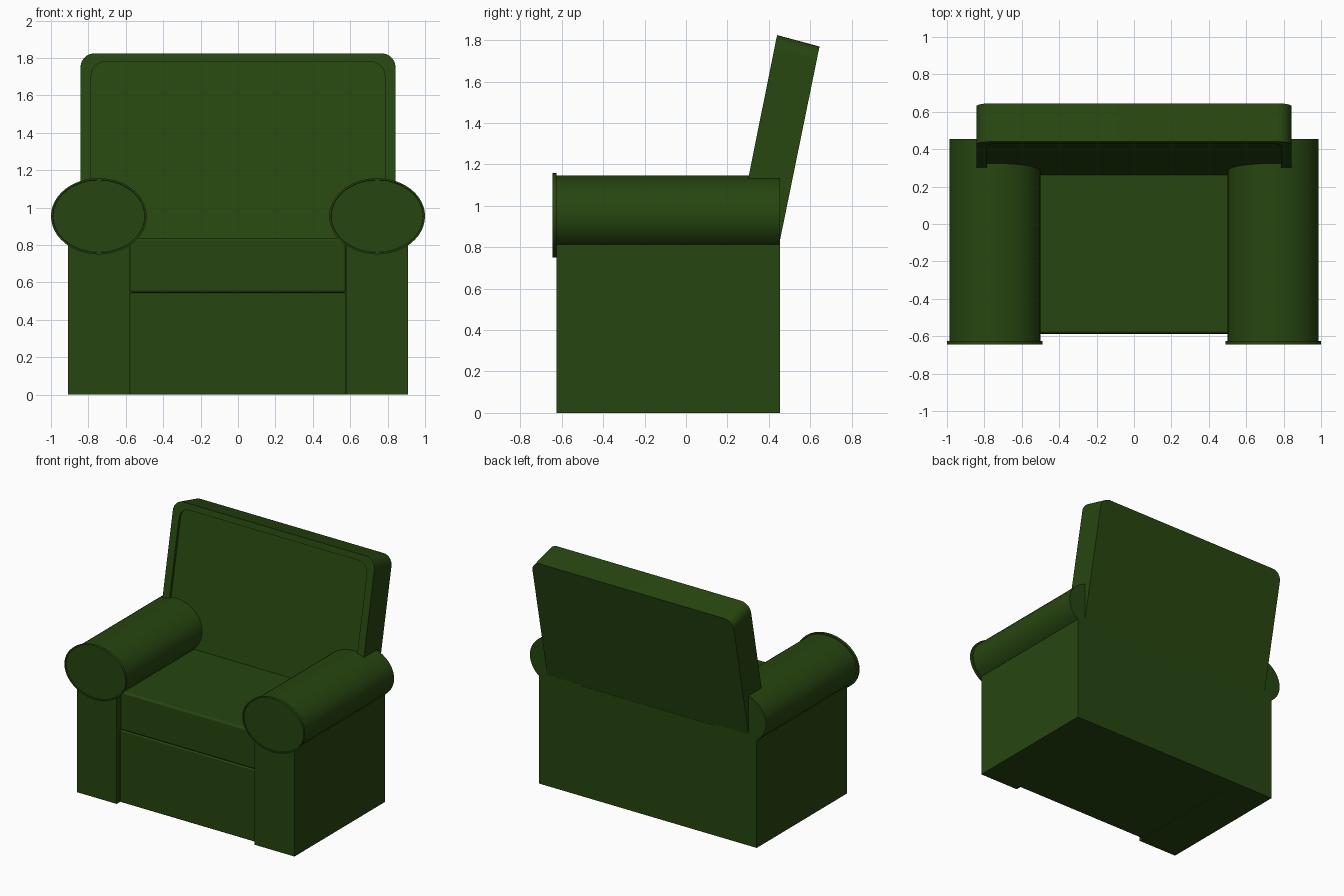
import bpy, bmesh, math

if "Cube" in bpy.data.objects:
    bpy.data.objects.remove(bpy.data.objects["Cube"])

green = bpy.data.materials.new("dark green fabric")
green.diffuse_color = (0.02, 0.06, 0.005, 1)
green.use_nodes = True
green.node_tree.nodes["Principled BSDF"].inputs["Base Color"].default_value = green.diffuse_color


def finish(name, bm, bevel=0):
    bmesh.ops.recalc_face_normals(bm, faces=bm.faces)
    me = bpy.data.meshes.new(name)
    bm.to_mesh(me)
    bm.free()
    me.materials.append(green)
    ob = bpy.data.objects.new(name, me)
    bpy.context.collection.objects.link(ob)
    bpy.ops.object.select_all(action='DESELECT')
    ob.select_set(True)
    bpy.context.view_layer.objects.active = ob
    bpy.ops.object.shade_smooth_by_angle(angle=math.radians(35))
    if bevel:
        m = ob.modifiers.new("soft edges", 'BEVEL')
        m.width, m.segments = bevel, 3
        m.harden_normals = True
    return ob


def loft(bm, rings, cap_start=True, cap_end=True, closed=True):
    """Skin a list of rings that have equal point counts."""
    vs = [[bm.verts.new(p) for p in r] for r in rings]
    n = len(vs[0])
    for a, b in zip(vs, vs[1:]):
        for i in range(n if closed else n - 1):
            j = (i + 1) % n
            bm.faces.new((a[i], a[j], b[j], b[i]))
    if cap_start:
        bm.faces.new(vs[0])
    if cap_end:
        bm.faces.new(vs[-1])


def box(name, x0, x1, y0, y1, z0, z1, bevel=0):
    bm = bmesh.new()
    loft(bm, [[(x0, y0, z), (x1, y0, z), (x1, y1, z), (x0, y1, z)] for z in (z0, z1)])
    return finish(name, bm, bevel)


# U-shaped frame: arm boxes and back
plan = [(-0.91, -0.625), (-0.577, -0.625), (-0.577, 0.3), (0.577, 0.3),
        (0.577, -0.625), (0.91, -0.625), (0.91, 0.455), (-0.91, 0.455)]
bm = bmesh.new()
loft(bm, [[(x, y, z) for x, y in plan] for z in (0, 0.83)])
finish("frame", bm)

# Lower front panel and seat cushion
box("front_panel", -0.577, 0.577, -0.588, 0.3, 0, 0.545, 0.008)
box("seat_cushion", -0.577, 0.577, -0.586, 0.32, 0.545, 0.837, 0.016)


# Rolled arms with a rimmed front disc
def ellipse(cx, y, rx, rz, n=48):
    return [(cx + rx * math.cos(2 * math.pi * i / n), y,
             0.954 + rz * math.sin(2 * math.pi * i / n)) for i in range(n)]


for side, s in (("left", -1), ("right", 1)):
    c = 0.744 * s
    bm = bmesh.new()
    loft(bm, [ellipse(c, 0.455, 0.243, 0.194), ellipse(c, -0.626, 0.243, 0.194)])
    finish(side + "_arm_roll", bm)
    bm = bmesh.new()
    loft(bm, [ellipse(c, -0.625, 0.256, 0.204), ellipse(c, -0.645, 0.256, 0.204),
              ellipse(c, -0.645, 0.247, 0.195), ellipse(c, -0.640, 0.245, 0.193)])
    finish(side + "_arm_disc", bm)


# Slanted backrest with rounded top corners and a recessed front panel
def arch(w, top, r, bottom=0.65, n=8):
    half = [(w - r + r * math.cos(a), top - r + r * math.sin(a))
            for a in (math.pi / 2 * i / n for i in range(n + 1))]
    right = [(w, bottom)] + half
    return right + [(-x, z) for x, z in reversed(right)]


def front_y(z):
    return 0.44 - 0.2014 * (1.825 - z)


def back_y(z):
    return 0.645 - 0.204 * (1.77 - z)


outer, inner = arch(0.842, 1.825, 0.075), arch(0.785, 1.78, 0.075)
bm = bmesh.new()
loft(bm, [[(x, back_y(z - 0.055), z - 0.055) for x, z in outer],
          [(x, front_y(z), z) for x, z in outer],
          [(x, front_y(z), z) for x, z in inner],
          [(x, front_y(z) + 0.02, z) for x, z in inner]], closed=False)
finish("backrest", bm)
